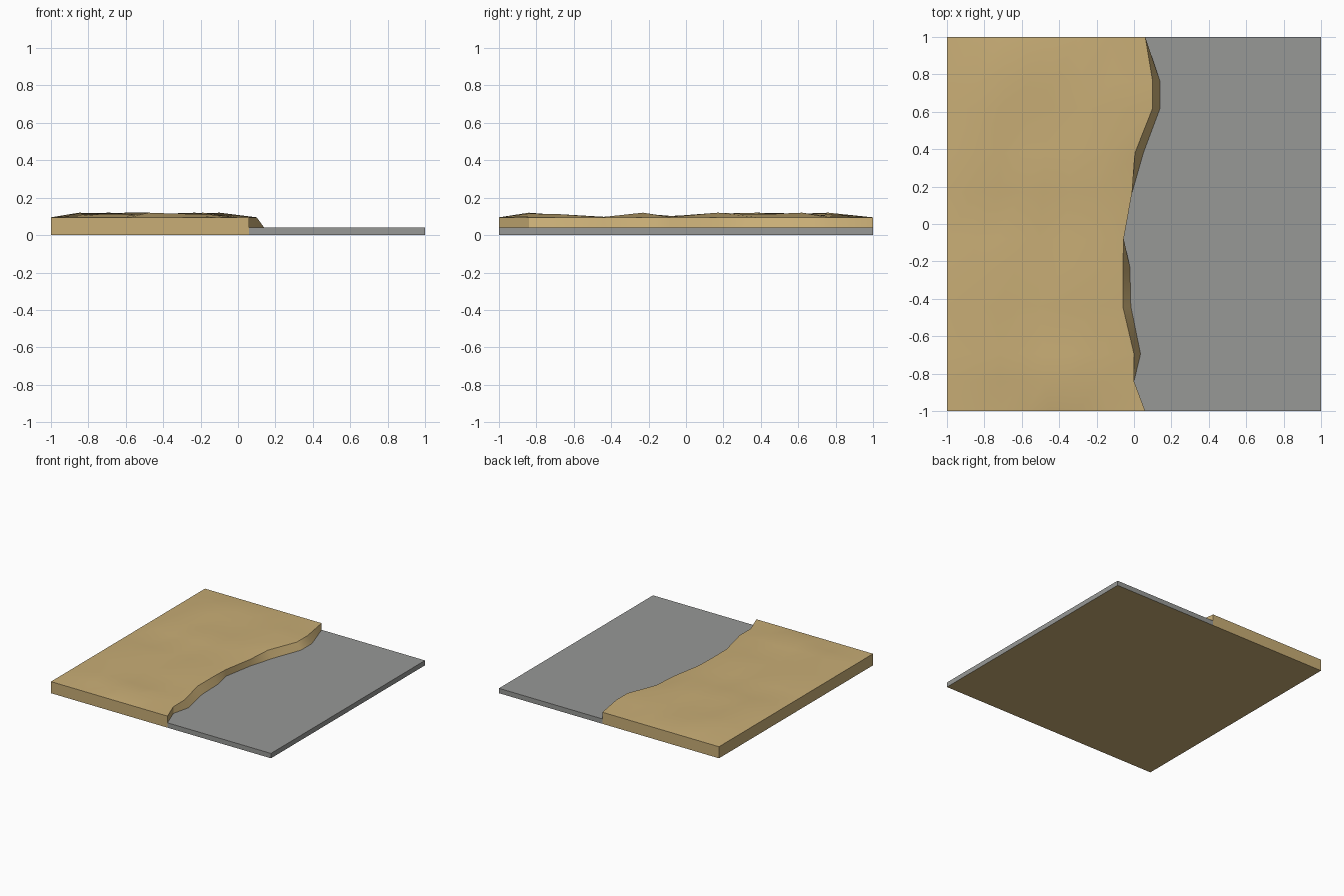
import bpy, bmesh, math, random

if "Cube" in bpy.data.objects:
    bpy.data.objects.remove(bpy.data.objects["Cube"])

random.seed(4)
GROUND, BANK, CREST = 0.04, 0.095, 0.025


def material(name, rgb):
    m = bpy.data.materials.new(name)
    m.diffuse_color = (*rgb, 1)
    m.use_nodes = True
    m.node_tree.nodes["Principled BSDF"].inputs["Base Color"].default_value = m.diffuse_color
    return m


def make_object(name, faces, mat):
    """Build an object from faces given as lists of points, welding shared points."""
    bm = bmesh.new()
    for pts in faces:
        bm.faces.new([bm.verts.new(p) for p in pts])
    bmesh.ops.remove_doubles(bm, verts=bm.verts, dist=0.0005)
    me = bpy.data.meshes.new(name)
    bm.to_mesh(me)
    bm.free()
    me.materials.append(mat)
    for p in me.polygons:
        p.use_smooth = True
    me.set_sharp_from_angle(angle=math.radians(30))
    ob = bpy.data.objects.new(name, me)
    bpy.context.collection.objects.link(ob)
    return ob


sand = material("sand", (0.58, 0.42, 0.18))
stone = material("grey_stone", (0.31, 0.315, 0.305))

# Winding bank: y, crest x, foot x, bump strength of that row
rows = [(-1, 0.06, 0.06, 0), (-0.84, 0.0, 0.0, 1), (-0.695, 0.0, 0.035, 0.9),
        (-0.44, -0.06, -0.017, 0.15), (-0.23, -0.06, -0.022, 1),
        (-0.08, -0.055, -0.055, 0.3), (0.17, -0.01, -0.01, 1),
        (0.38, 0.005, 0.05, 1), (0.62, 0.10, 0.14, 1),
        (0.76, 0.10, 0.14, 1), (1, 0.06, 0.06, 0)]
columns = [0, 0.15, 0.28, 0.4, 0.52, 0.66, 0.82, 1]

# Gently uneven sand surface, level along its border
grid = []
for y, crest, foot, bump in rows:
    line = []
    for f in columns:
        h = 0 if f in (0, 1) else bump * CREST * random.choice((0.25, 0.6, 0.8, 1))
        line.append((-1 + f * (crest + 1), y, BANK + h))
    grid.append(line)

sand_faces, stone_faces = [], []
for i in range(len(rows) - 1):
    a, b = grid[i], grid[i + 1]
    for j in range(len(columns) - 1):
        sand_faces.append([a[j], a[j + 1], b[j + 1], b[j]])
    ya, yb = rows[i][0], rows[i + 1][0]
    fa, fb = (rows[i][2], ya, GROUND), (rows[i + 1][2], yb, GROUND)
    # outer left side, then the bank slope
    sand_faces.append([(-1, yb, 0), (-1, ya, 0), a[0], b[0]])
    sand_faces.append([fa, fb, b[-1], a[-1]])
    # flat stone strip and its right side
    stone_faces.append([fa, (1, ya, GROUND), (1, yb, GROUND), fb])
    stone_faces.append([(1, ya, 0), (1, yb, 0), (1, yb, GROUND), (1, ya, GROUND)])

# Front and back sides
for y, line in ((-1, grid[0]), (1, grid[-1])):
    x = line[-1][0]
    side = [(-1, y, 0), (x, y, 0), (x, y, GROUND)] + line[::-1]
    edge = [(x, y, 0), (1, y, 0), (1, y, GROUND), (x, y, GROUND)]
    if y > 0:
        side.reverse()
        edge.reverse()
    sand_faces.append(side)
    stone_faces.append(edge)

# Sand-coloured underside
underside = [[(-1, -1, 0), (-1, 1, 0), (1, 1, 0), (1, -1, 0)]]

make_object("sand_bank", sand_faces, sand)
make_object("stone_floor", stone_faces, stone)
make_object("underside", underside, sand)
